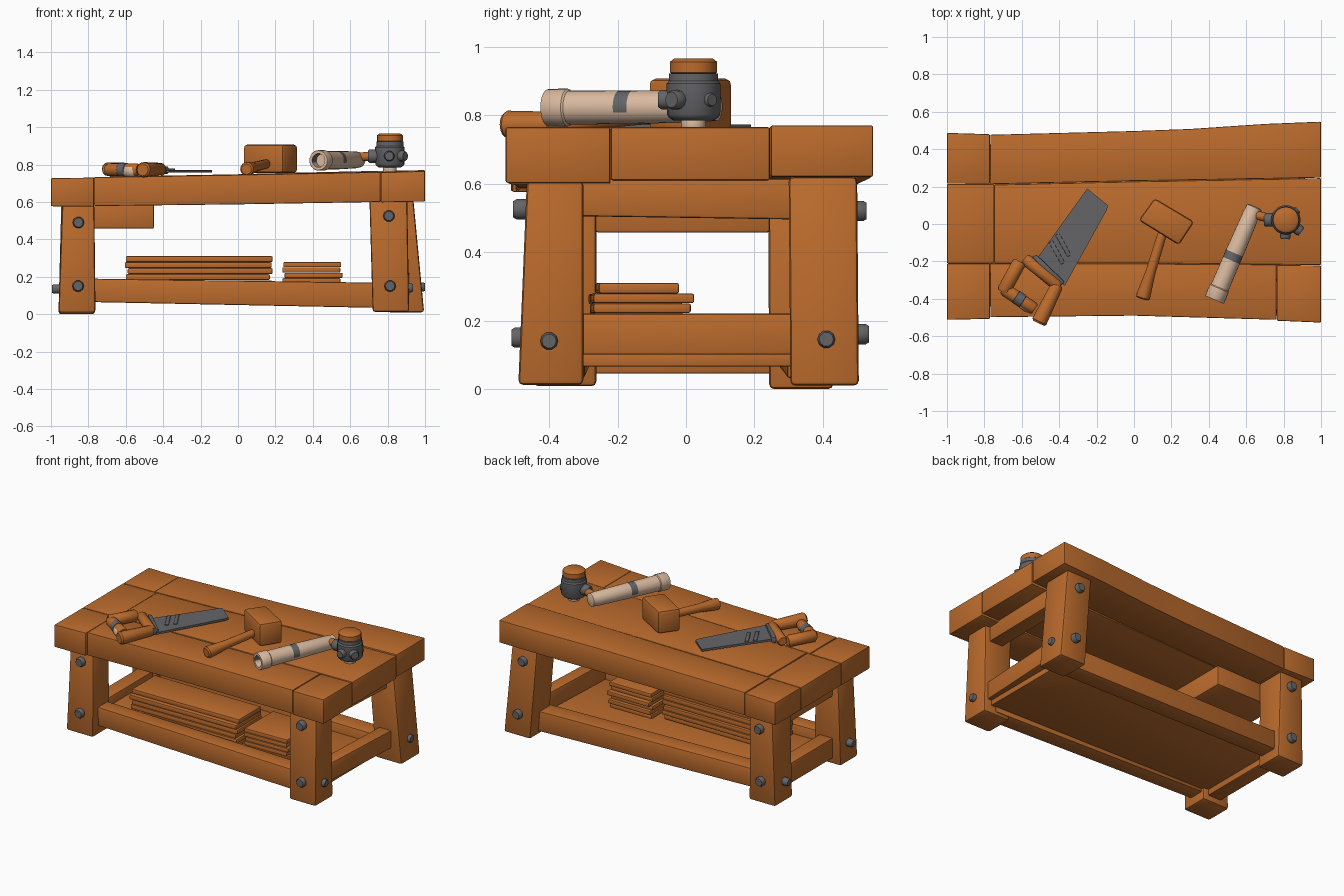
import bpy, bmesh, math
from mathutils import Vector

if "Cube" in bpy.data.objects:
    bpy.data.objects.remove(bpy.data.objects["Cube"])


def material(name, rgb):
    m = bpy.data.materials.new(name)
    m.diffuse_color = (*rgb, 1)
    m.use_nodes = True
    m.node_tree.nodes["Principled BSDF"].inputs["Base Color"].default_value = m.diffuse_color
    return m


WOOD = material("warm_wood", (0.50, 0.148, 0.026))
IRON = material("dark_iron", (0.13, 0.13, 0.137))
PALE = material("pale_wood", (0.70, 0.49, 0.35))


def finish(name, bm, mats, bevel=0.0):
    bmesh.ops.recalc_face_normals(bm, faces=bm.faces[:])
    if bevel:
        sharp = [e for e in bm.edges if e.calc_face_angle(0) > 0.6]
        bmesh.ops.bevel(bm, geom=sharp, offset=bevel, segments=2, profile=0.5, affect='EDGES')
    me = bpy.data.meshes.new(name)
    bm.to_mesh(me)
    bm.free()
    for m in mats:
        me.materials.append(m)
    ob = bpy.data.objects.new(name, me)
    bpy.context.collection.objects.link(ob)
    bpy.ops.object.select_all(action='DESELECT')
    ob.select_set(True)
    bpy.context.view_layer.objects.active = ob
    bpy.ops.object.shade_smooth_by_angle(angle=math.radians(40))
    return ob


def loft(name, axis, secs, mat=WOOD, bevel=0.008):
    """Timber through rectangles (t, a0, a1, b0, b1) along an axis."""
    place = {'X': lambda t, a, b: (t, a, b), 'Y': lambda t, a, b: (a, t, b),
             'Z': lambda t, a, b: (a, b, t)}[axis]
    bm = bmesh.new()
    rings = [[bm.verts.new(place(t, a, b)) for a, b in ((a0, b0), (a1, b0), (a1, b1), (a0, b1))]
             for t, a0, a1, b0, b1 in secs]
    for r, s in zip(rings, rings[1:]):
        for i in range(4):
            j = (i + 1) % 4
            bm.faces.new((r[i], r[j], s[j], s[i]))
    bm.faces.new(rings[0])
    bm.faces.new(rings[-1])
    return finish(name, bm, [mat], bevel)


def prism(name, pts, z0, z1, mat, bevel=0.0):
    """Outline in plan, extruded upwards."""
    bm = bmesh.new()
    f = bm.faces.new([bm.verts.new((x, y, z0)) for x, y in pts])
    ext = bmesh.ops.extrude_face_region(bm, geom=[f])['geom']
    bmesh.ops.translate(bm, vec=(0, 0, z1 - z0), verts=[v for v in ext if isinstance(v, bmesh.types.BMVert)])
    return finish(name, bm, [mat], bevel)


def lathe(name, p0, p1, profile, mats, bands=(), n=16, low=-9):
    """Turned part: profile of (distance fraction, radius) from p0 to p1; bands use the second
    material where the face lies above height low."""
    p0, p1 = Vector(p0), Vector(p1)
    d = p1 - p0
    q = d.to_track_quat('Z', 'Y')
    bm = bmesh.new()
    rings = [[bm.verts.new(p0 + d * t + q @ Vector((r * math.cos(a), r * math.sin(a), 0)))
              for a in (math.tau * i / n for i in range(n))] for t, r in profile]
    for k, (r, s) in enumerate(zip(rings, rings[1:])):
        for i in range(n):
            f = bm.faces.new((r[i], r[(i + 1) % n], s[(i + 1) % n], s[i]))
            f.material_index = 1 if k in bands and f.calc_center_median().z > low else 0
    bm.faces.new(rings[0])
    bm.faces.new(rings[-1])
    return finish(name, bm, mats)


def rod(name, p0, p1, r, mat, r1=None, n=12):
    """Cylinder with softened rims."""
    r1 = r if r1 is None else r1
    e = min(0.3, 0.010 / (Vector(p1) - Vector(p0)).length)
    prof = [(0, r * .8), (e, r), (1 - e, r1), (1, r1 * .8)]
    return lathe(name, p0, p1, prof, [mat], n=n)


# Table top planks and end blocks
B = .006
loft("front_left_block", 'X', [(-1, -.512, -.212, .577, .727), (-.77, -.507, -.212, .575, .73)], bevel=B)
loft("middle_left_block", 'X', [(-1, -.21, .214, .577, .727), (-.75, -.21, .214, .578, .73)], bevel=B)
loft("back_left_block", 'X', [(-1, .216, .487, .577, .727), (-.77, .216, .48, .577, .73)], bevel=B)
loft("front_plank", 'X', [(-.768, -.498, -.212, .578, .732), (0, -.49, -.212, .587, .745),
                          (.762, -.512, -.217, .60, .76)], bevel=B)
loft("front_right_block", 'X', [(.764, -.517, -.219, .598, .758), (1, -.527, -.222, .602, .765)], bevel=B)
loft("middle_plank", 'X', [(-.748, -.21, .21, .58, .733), (0, -.209, .227, .592, .748),
                           (1, -.219, .245, .61, .765)], bevel=B)
loft("back_plank", 'X', [(-.768, .213, .477, .578, .733), (0, .23, .497, .592, .748),
                         (.3, .235, .508, .60, .756), (.7, .242, .535, .612, .765),
                         (1, .248, .547, .62, .77)], bevel=B)

# Splayed legs
loft("front_left_leg", 'Z', [(.008, -.96, -.762, -.445, -.262), (.585, -.94, -.768, -.43, -.262)], bevel=.014)
loft("front_right_leg", 'Z', [(.012, .72, .915, -.49, -.30), (.61, .703, .905, -.465, -.30)], bevel=.014)
loft("back_left_leg", 'Z', [(0, -.96, -.765, .243, .43), (.585, -.945, -.775, .24, .44)], bevel=.014)
loft("back_right_leg", 'Z', [(.01, .80, .995, .305, .505), (.62, .75, .937, .30, .50)], bevel=.014)

# Rails, shelf and under-top box
loft("front_lower_rail", 'X', [(-.80, -.385, -.28, .065, .19), (.83, -.41, -.295, .032, .167)])
loft("back_lower_rail", 'X', [(-.80, .27, .39, .065, .19), (.83, .295, .42, .032, .167)])
loft("right_lower_rail", 'Y', [(-.34, .80, .885, .10, .22), (.34, .83, .92, .10, .22)])
loft("left_lower_rail", 'Y', [(-.30, -.90, -.80, .045, .18), (.30, -.90, -.80, .045, .18)])
loft("right_upper_rail", 'Y', [(-.34, .77, .87, .505, .615), (.34, .79, .89, .495, .615)])
loft("shelf_panel", 'X', [(-.86, -.29, .28, .085, .125), (.86, -.305, .305, .065, .105)], bevel=.005)
loft("under_top_box", 'X', [(-.90, -.265, .245, .457, .59), (-.45, -.265, .245, .457, .60)])

# Stacked boards on the shelf
for i, (x0, x1, y0, y1) in enumerate([(-.60, .17, -.275, -.01), (-.59, .18, -.28, .0), (-.60, .17, -.28, .0),
                                      (-.59, .185, -.28, -.01), (-.605, .18, -.285, -.01), (-.60, .185, -.265, -.02)]):
    z = .118 + i * .0322
    loft("long_stacked_board", 'X', [(x0, y0, y1, z, z + .031), (x1, y0 + .01, y1, z, z + .031)], bevel=.007)
for i, k in enumerate((0, .01, -.005, .018, -.006, .004)):
    z = .107 + i * .0288
    loft("short_stacked_board", 'X', [(.24 + k / 2, -.28, .02 + k, z, z + .0278),
                                      (.55 + k / 2, -.27, .02 + k, z, z + .0278)], bevel=.006)

# Bolt heads
for x, y, z, out in [(-.853, -.432, .49, .03), (-.855, -.44, .15, .028),
                     (.807, -.47, .525, .035), (.813, -.485, .15, .025),
                     (-.855, .438, .50, -.03), (-.86, .432, .15, -.03),
                     (.85, .49, .52, -.038), (.885, .49, .16, -.045)]:
    rod("face_bolt", (x, y + math.copysign(.02, out), z), (x, y - out, z), .031, IRON, n=10)
for x, y, z, out in [(.89, -.40, .14, .045), (.96, .41, .145, .04), (-.935, -.35, .135, -.06), (-.935, .33, .135, -.06)]:
    rod("side_bolt", (x, y, z), (x + out, y, z), .026, IRON, n=10)

# Saw: blade, ridges and looped handle
prism("saw_blade", [(-.25, .19), (-.14, .10), (-.145, .075), (-.37, -.33), (-.53, -.20)], .758, .772, IRON)
for x, y in ((-.455, -.10), (-.42, -.06)):
    prism("saw_blade_ridge", [(x, y), (x + .02, y + .012), (x + .085, y - .105), (x + .065, y - .117)],
          .768, .778, IRON, .003)
prism("saw_blade_clamp", [(-.545, -.175), (-.52, -.165), (-.37, -.31), (-.395, -.335)], .75, .79, IRON, .006)
rod("saw_handle_front", (-.585, -.185, .772), (-.40, -.335, .772), .032, WOOD)
rod("saw_handle_left", (-.61, -.20, .775), (-.70, -.365, .775), .037, WOOD)
rod("saw_handle_right", (-.41, -.325, .775), (-.51, -.53, .772), .034, WOOD, .041)
lathe("saw_handle_grip", (-.70, -.345, .772), (-.53, -.455, .772),
      [(0, .028), (.08, .035), (.4, .035), (.41, .037), (.62, .037), (.63, .034), (.95, .034), (1, .027)],
      [WOOD, IRON], (2, 3, 4))
rod("saw_handle_pin", (-.60, -.415, .765), (-.545, -.45, .765), .035, PALE)

# Mallet
prism("mallet_head", [(.11, .138), (.322, .012), (.24, -.113), (.025, .02)], .755, .907, WOOD, .018)
lathe("mallet_handle", (.155, -.04, .805), (.045, -.40, .775),
      [(0, .02), (.05, .025), (.6, .027), (.92, .037), (.98, .037), (1, .028)], [WOOD], n=14)

# Pale hollow tube with a dark patch on its upper half
lathe("pale_tube", (.645, .095, .825), (.43, -.405, .822),
      [(0, .03), (.01, .042), (.06, .043), (.07, .045), (.5, .049), (.58, .049), (.87, .05), (.88, .055),
       (.99, .055), (1, .052), (1, .037), (.9, .035)], [PALE, IRON], (4, 10), n=20, low=.81)

# Upright capped collar with knobs
cx, cy = .812, .022
rod("collar_stem", (cx, cy, .745), (cx, cy, .80), .036, PALE, n=16)
lathe("collar", (cx, cy, .785), (cx, cy, .922),
      [(0, .06), (.06, .072), (.12, .078), (.78, .079), (.84, .072), (1, .072)], [IRON], n=20)
rod("collar_cap", (cx, cy, .915), (cx, cy, .966), .069, WOOD, n=20)
for deg, r, reach in ((180, .036, .118), (268, .028, .103), (322, .029, .105), (40, .022, .085)):
    u = Vector((math.cos(math.radians(deg)), math.sin(math.radians(deg)), 0))
    c = Vector((cx, cy, .845))
    rod("collar_knob", c + u * .05, c + u * reach, r, IRON)
rod("tube_neck", (.65, .05, .84), (.72, .03, .845), .024, WOOD)
